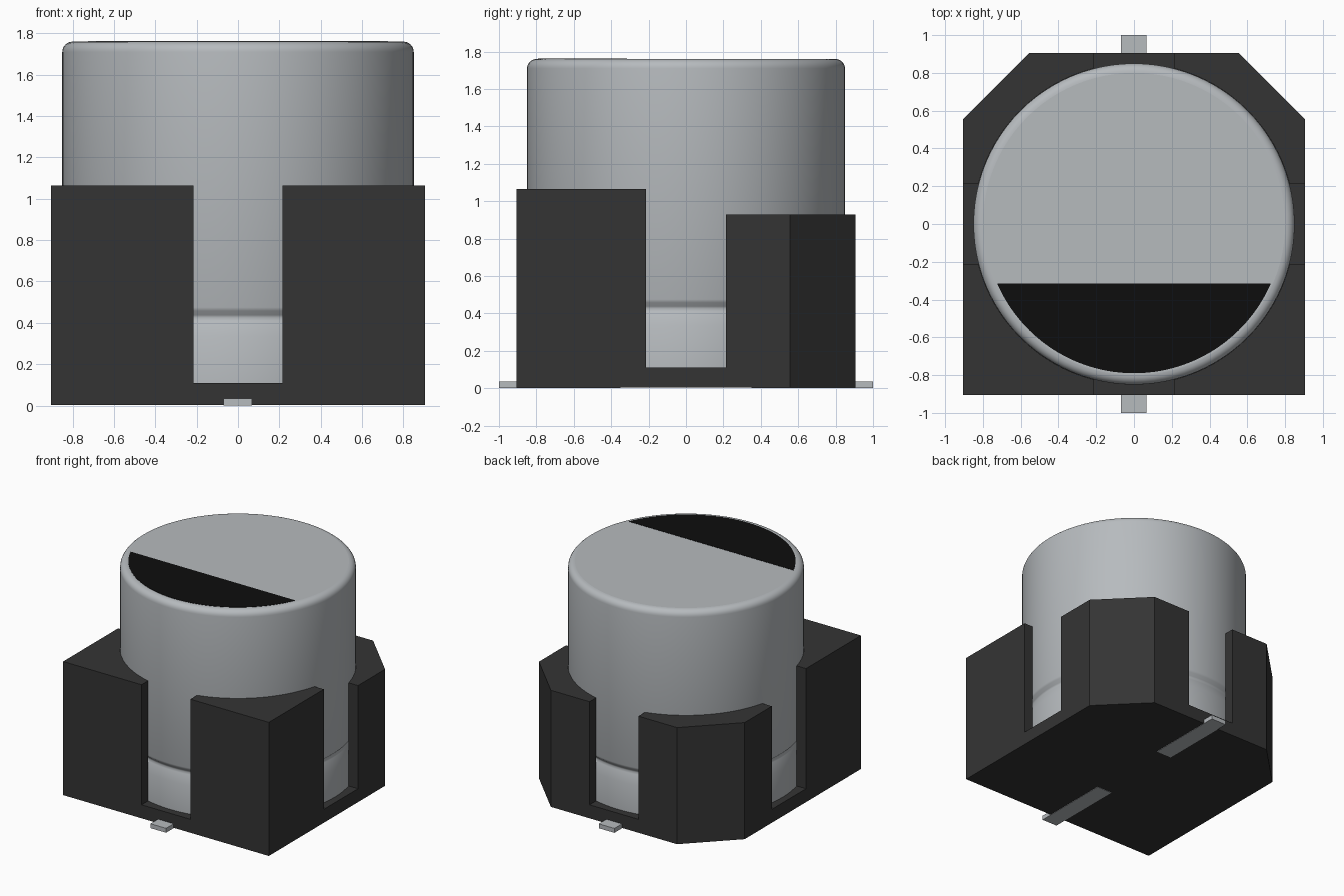
import bpy, bmesh, math

cube = bpy.data.objects.get("Cube")
if cube:
    bpy.data.objects.remove(cube, do_unlink=True)

HALF, CHAMFER, R, SEG = 0.905, 0.555, 0.85, 96


def material(name, rgb):
    m = bpy.data.materials.new(name)
    m.use_nodes = True
    m.diffuse_color = (*rgb, 1)
    m.node_tree.nodes["Principled BSDF"].inputs["Base Color"].default_value = (*rgb, 1)
    return m


aluminium = material("aluminium grey", (0.47, 0.495, 0.515))
plastic = material("dark plastic", (0.034, 0.034, 0.034))
ink = material("black ink", (0.004, 0.004, 0.004))


def finish(name, bm, mat):
    bmesh.ops.recalc_face_normals(bm, faces=bm.faces)
    mesh = bpy.data.meshes.new(name)
    bm.to_mesh(mesh)
    bm.free()
    obj = bpy.data.objects.new(name, mesh)
    bpy.context.collection.objects.link(obj)
    mesh.materials.append(mat)
    return obj


def prism(name, outline, z0, z1, mat):
    """Extrude a flat outline upwards."""
    bm = bmesh.new()
    face = bm.faces.new([bm.verts.new((x, y, z0)) for x, y in outline])
    top = bmesh.ops.extrude_face_region(bm, geom=[face])["geom"]
    verts = [v for v in top if isinstance(v, bmesh.types.BMVert)]
    bmesh.ops.translate(bm, verts=verts, vec=(0, 0, z1 - z0))
    return finish(name, bm, mat)


def box(name, x0, x1, y0, y1, z0, z1, mat):
    return prism(name, [(x0, y0), (x1, y0), (x1, y1), (x0, y1)], z0, z1, mat)


def circle(r, n=SEG):
    return [(r * math.cos(2 * math.pi * i / n), r * math.sin(2 * math.pi * i / n))
            for i in range(n)]


def cut(obj, cutter):
    cutter.hide_render = True
    mod = obj.modifiers.new("cut", 'BOOLEAN')
    mod.operation, mod.solver, mod.object = 'DIFFERENCE', 'EXACT', cutter
    bpy.context.view_layer.objects.active = obj
    bpy.ops.object.modifier_apply(modifier=mod.name)
    bpy.data.objects.remove(cutter, do_unlink=True)


# Plastic holder: block with chamfered back corners, round pocket and side slots
holder = prism("holder", [(-HALF, -HALF), (HALF, -HALF), (HALF, CHAMFER), (CHAMFER, HALF),
                          (-CHAMFER, HALF), (-HALF, CHAMFER)], 0.003, 1.065, plastic)
cut(holder, box("back_step_cutter", -2, 2, 0, 2, 0.93, 2, plastic))
cut(holder, prism("pocket_cutter", circle(R + 0.001), 0.11, 2, plastic))
cut(holder, box("slot_cutter_x", -2, 2, -0.215, 0.215, 0.11, 2, plastic))
cut(holder, box("slot_cutter_y", -0.215, 0.215, -2, 2, 0.11, 2, plastic))

# Metal can: lathed profile with a crimp groove and a rounded top rim
TOP, RIM = 1.76, 0.05
profile = [(R, 0.105), (R, 0.335), (R - 0.025, 0.41), (R - 0.03, 0.425),
           (R - 0.025, 0.438), (R - 0.006, 0.458), (R, 0.475)]
for i in range(7):
    a = math.pi / 2 * i / 6
    profile.append((R - RIM + RIM * math.cos(a), TOP - RIM + RIM * math.sin(a)))
bm = bmesh.new()
rings = [[bm.verts.new((x, y, z)) for x, y in circle(r)] for r, z in profile]
for low, high in zip(rings, rings[1:]):
    for i in range(SEG):
        j = (i + 1) % SEG
        bm.faces.new((low[i], low[j], high[j], high[i])).smooth = True
bm.faces.new(rings[0])
bm.faces.new(rings[-1])
can = finish("can", bm, aluminium)

# Polarity mark: circle segment on the lid
MARK_R, CHORD = 0.79, -0.315
start = math.asin(CHORD / MARK_R)
sweep = math.pi + 2 * start
arc = [(MARK_R * math.cos(start - sweep * i / 48), MARK_R * math.sin(start - sweep * i / 48))
       for i in range(49)]
prism("polarity_mark", arc, TOP - 0.002, TOP + 0.002, ink)

# Solder terminals, front and back
for name, side in (("front_terminal", -1), ("back_terminal", 1)):
    y0, y1 = sorted((side * 0.35, side * 1.0))
    box(name, -0.07, 0.067, y0, y1, 0, 0.035, aluminium)
